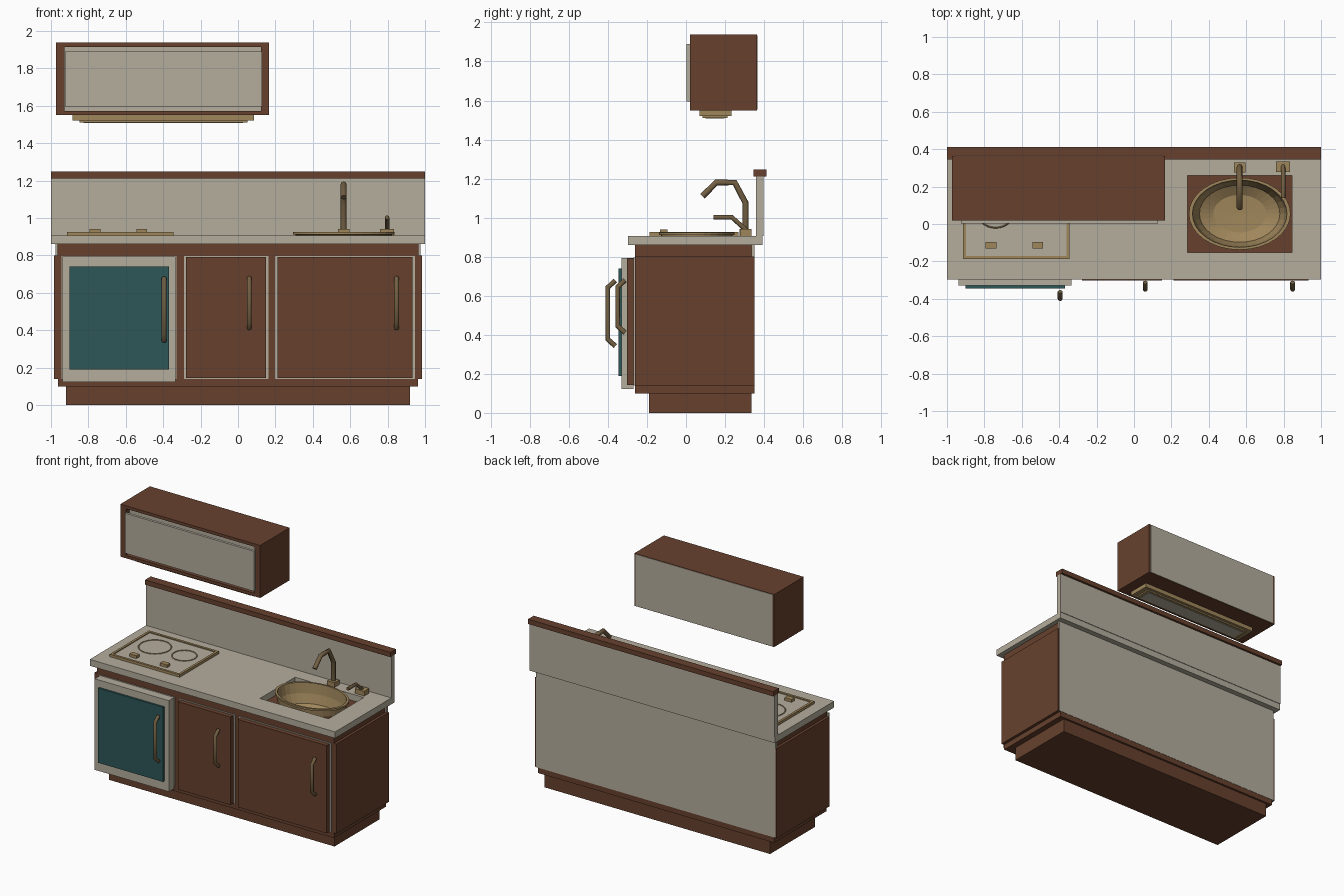
import bpy, bmesh, math

if "Cube" in bpy.data.objects:
    bpy.data.objects.remove(bpy.data.objects["Cube"])


def mat(name, r, g, b):
    m = bpy.data.materials.new(name)
    m.diffuse_color = (r, g, b, 1)
    m.use_nodes = True
    m.node_tree.nodes["Principled BSDF"].inputs["Base Color"].default_value = m.diffuse_color
    return m


BROWN = mat("brown_wood", 0.135, 0.053, 0.027)
BEIGE = mat("beige_stone", 0.46, 0.42, 0.34)
TEAL = mat("teal_glass", 0.026, 0.095, 0.097)
TAN = mat("tan_metal", 0.35, 0.24, 0.105)
DARK = mat("dark_metal", 0.17, 0.115, 0.055)


def finish(bm, name, m):
    me = bpy.data.meshes.new(name)
    bmesh.ops.recalc_face_normals(bm, faces=bm.faces)
    bm.to_mesh(me)
    bm.free()
    o = bpy.data.objects.new(name, me)
    bpy.context.collection.objects.link(o)
    me.materials.append(m)
    return o


def box(name, m, x, y, z):
    """Box from (min, max) pairs."""
    bm = bmesh.new()
    bmesh.ops.create_cube(bm, size=1)
    for v in bm.verts:
        v.co = [r[0] if c < 0 else r[1] for c, r in zip(v.co, (x, y, z))]
    return finish(bm, name, m)


def lathe(name, m, profile, cx, cy, sx, sy, n=32):
    """Closed (radius, z) profile swept around an ellipse."""
    bm = bmesh.new()
    rings = [[bm.verts.new((cx + sx * r * math.cos(2 * math.pi * i / n),
                            cy + sy * r * math.sin(2 * math.pi * i / n), z))
              for i in range(n)] for r, z in profile]
    for a, b in zip(rings, rings[1:]):
        for i in range(n):
            j = (i + 1) % n
            bm.faces.new((a[i], a[j], b[j], b[i]))
    bm.faces.new(rings[0])
    bm.faces.new(rings[-1])
    return finish(bm, name, m)


def tube(name, m, x, path, r):
    """Round bar along (y, z) points in the plane at x."""
    cu = bpy.data.curves.new(name, 'CURVE')
    cu.dimensions = '3D'
    cu.bevel_depth = r
    cu.bevel_resolution = 2
    cu.use_fill_caps = True
    s = cu.splines.new('POLY')
    s.points.add(len(path) - 1)
    for p, (y, z) in zip(s.points, path):
        p.co = (x, y, z, 1)
    cu.materials.append(m)
    o = bpy.data.objects.new(name, cu)
    bpy.context.collection.objects.link(o)
    select(o)
    bpy.ops.object.convert(target='MESH')
    return o


def select(o):
    bpy.ops.object.select_all(action='DESELECT')
    o.select_set(True)
    bpy.context.view_layer.objects.active = o


def cut(o, cutter):
    mod = o.modifiers.new("cut", 'BOOLEAN')
    mod.operation = 'DIFFERENCE'
    mod.solver = 'EXACT'
    mod.object = cutter
    select(o)
    bpy.ops.object.modifier_apply(modifier=mod.name)
    bpy.data.objects.remove(cutter)


# base cabinet carcass
box("plinth", BROWN, (-.92, .92), (-.19, .335), (0, .10))
box("bottom_panel", BROWN, (-.963, .963), (-.26, .35), (.10, .14))
for name, x in (("left_side", (-.985, -.945)), ("right_side", (.945, .985)),
                ("left_divider", (-.33, -.288)), ("right_divider", (.163, .197))):
    box(name, BROWN, x, (-.262, .35), (.14, .80))
top = box("top_panel", BROWN, (-.965, .965), (-.262, .35), (.795, .86))
box("carcass_back", BEIGE, (-.975, .975), (.335, .352), (.14, .86))
for name, x in (("oven_bay", (-.945, -.33)), ("narrow_bay", (-.288, .163)),
                ("wide_bay", (.197, .945))):
    box(name + "_liner", BEIGE, x, (-.268, -.25), (.14, .796))

# doors and oven
box("narrow_door", BROWN, (-.278, .15), (-.302, -.268), (.143, .79))
box("wide_door", BROWN, (.21, .933), (-.302, -.268), (.143, .79))
box("oven_frame", BEIGE, (-.938, -.333), (-.33, -.268), (.122, .793))
box("oven_glass", TEAL, (-.90, -.37), (-.345, -.32), (.19, .74))
for name, x, dy, a, b in (("narrow_door_handle", .06, 0, .41, .68),
                          ("wide_door_handle", .848, 0, .41, .68),
                          ("oven_handle", -.395, -.05, .342, .678)):
    tube(name, DARK, x, [(-.312 + dy, b), (-.35 + dy, b - .035),
                         (-.35 + dy, a + .035), (-.312 + dy, a)], .013)

# countertop with rectangular sink opening, backsplash and cap
counter = box("countertop", BEIGE, (-1, 1), (-.298, .392), (.86, .907))
cut(counter, box("sink_opening", BROWN, (.285, .845), (-.152, .258), (.8, 1)))
box("backsplash", BEIGE, (-1, 1), (.358, .396), (.907, 1.212))
box("backsplash_cap", BROWN, (-1, 1), (.346, .412), (1.212, 1.247))

# oval sink bowl
SX, SY, CX, CY = .272, .193, .565, .055
cut(top, lathe("bowl_hole", BROWN, [(.9, .7), (.9, 1)], CX, CY, SX, SY))
lathe("sink_bowl", TAN, [(.02, .735), (.55, .74), (.82, .775), (.91, .84), (.95, .91),
                         (1, .912), (1, .925), (.93, .925), (.89, .85),
                         (.79, .785), (.52, .752), (.02, .748)], CX, CY, SX, SY)

# faucet and lever
box("faucet_base", TAN, (.535, .595), (.275, .33), (.905, .942))
tube("faucet_spout", DARK, .565, [(.305, .92), (.305, 1.075), (.25, 1.18),
                                  (.155, 1.18), (.085, 1.11)], .016)
box("lever_base", TAN, (.76, .835), (.278, .335), (.905, .942))
tube("lever", DARK, .797, [(.315, .93), (.235, 1.002), (.14, 1.002)], .012)

# cooktop with raised rim, burners and controls
box("cooktop_plate", BEIGE, (-.90, -.36), (-.17, .255), (.905, .919))
for name, x, y in (("front", (-.915, -.345), (-.187, -.17)),
                   ("back", (-.915, -.345), (.253, .27)),
                   ("left", (-.915, -.898), (-.17, .253)),
                   ("right", (-.362, -.345), (-.17, .253))):
    box("cooktop_rim_" + name, TAN, x, y, (.905, .926))
for name, x, r in (("left_burner", -.74, .11), ("right_burner", -.50, .084)):
    bpy.ops.mesh.primitive_torus_add(location=(x, .09, .919), major_radius=r,
                                     minor_radius=.004, major_segments=32,
                                     minor_segments=4)
    bpy.context.object.name = name
    bpy.context.object.data.materials.append(TAN)
for name, x in (("left_control", -.765), ("right_control", -.515)):
    box(name, TAN, (x - .029, x + .029), (-.132, -.096), (.915, .94))

# wall cabinet: brown frame, recessed liner, beige door and back
Y = (.02, .363)
box("wall_left_side", BROWN, (-.973, -.928), Y, (1.55, 1.937))
box("wall_right_side", BROWN, (.122, .167), Y, (1.55, 1.937))
box("wall_top", BROWN, (-.928, .122), Y, (1.915, 1.937))
box("wall_bottom", BROWN, (-.928, .122), Y, (1.55, 1.572))
box("wall_liner", BEIGE, (-.928, .122), (.06, .34), (1.572, 1.915))
box("wall_back", BEIGE, (-.96, .154), (.345, .366), (1.553, 1.934))
box("wall_door", BEIGE, (-.924, .127), (.003, .022), (1.595, 1.89))

# hood under the wall cabinet
box("hood_body", TAN, (-.885, .085), (.07, .232), (1.52, 1.55))
box("hood_lip", TAN, (-.847, .05), (.085, .212), (1.51, 1.52))
box("hood_lamp", BEIGE, (-.825, .028), (.10, .197), (1.507, 1.515))
